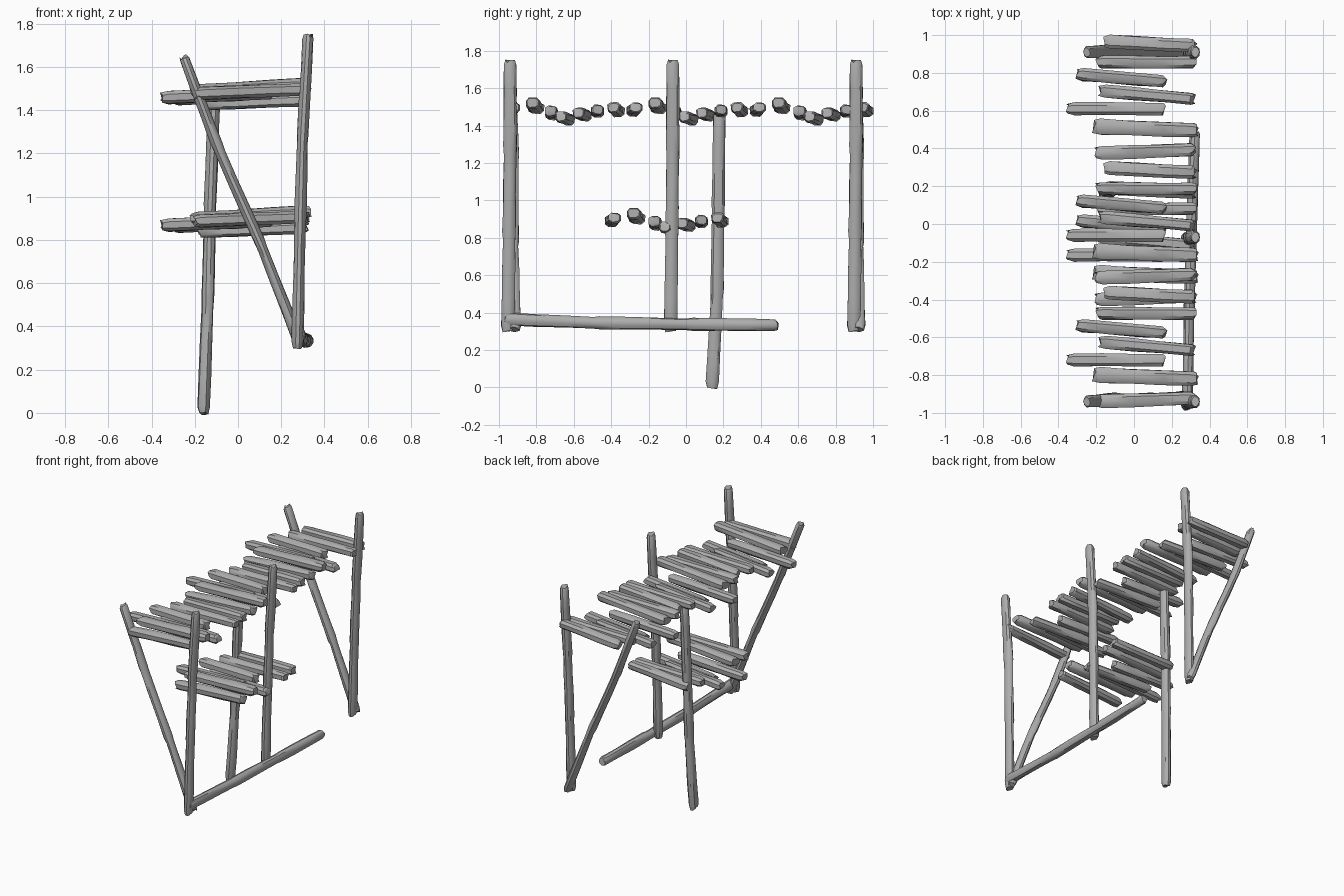
import bpy
import bmesh
import math
import random
from mathutils import Vector

cube = bpy.data.objects.get("Cube")
if cube:
    bpy.data.objects.remove(cube, do_unlink=True)

# One plain weathered wood colour
wood = bpy.data.materials.new("weathered_grey_wood")
wood.use_nodes = True
GREY = (0.42, 0.42, 0.42, 1)
wood.diffuse_color = GREY
wood.node_tree.nodes["Principled BSDF"].inputs["Base Color"].default_value = GREY
wood.node_tree.nodes["Principled BSDF"].inputs["Roughness"].default_value = 0.8

parts = []


def timber(name, points, wide, thick, side_axis, seed, sides=10, square=1.0,
           rough=0.06, ragged=0.01, step=0.1):
    """Loft a rough hewn timber along points; every span tapers, so joints step."""
    rng = random.Random(seed)
    points = [Vector(p) for p in points]
    bm = bmesh.new()
    rings = []

    def curve(value):
        return math.copysign(abs(value) ** square, value)

    def ring(center, direction, scale, end=0.0):
        across = (side_axis - direction * side_axis.dot(direction)).normalized()
        up = direction.cross(across)
        verts = []
        for i in range(sides):
            angle = math.tau * (i + 0.5) / sides
            grow = scale * (1 + rng.uniform(-rough, rough))
            offset = across * curve(math.cos(angle)) * wide * grow
            offset += up * curve(math.sin(angle)) * thick * grow
            offset += direction * rng.uniform(-end, end)
            verts.append(bm.verts.new(center + offset))
        rings.append(verts)

    spans = list(zip(points, points[1:]))
    for index, (a, b) in enumerate(spans):
        direction = (b - a).normalized()
        first, last = index == 0, index == len(spans) - 1
        if first:
            ring(a, direction, 0.8, ragged)
        for t in (0.06, 0.35, 0.68, 0.97):
            # The lower edge of each length overlaps the one before it
            at_joint = not first and t < 0.1
            ring(a.lerp(b, t), direction, 1 + step * (0.5 - t),
                 ragged * 1.5 if at_joint else ragged * 0.4)
        if last:
            ring(b, direction, 0.75, ragged)
    for low, high in zip(rings, rings[1:]):
        for i in range(sides):
            j = (i + 1) % sides
            bm.faces.new((low[i], low[j], high[j], high[i]))
    bm.faces.new(rings[0][::-1])
    bm.faces.new(rings[-1])
    bmesh.ops.recalc_face_normals(bm, faces=bm.faces)
    mesh = bpy.data.meshes.new(name)
    bm.to_mesh(mesh)
    bm.free()
    mesh.materials.append(wood)
    obj = bpy.data.objects.new(name, mesh)
    bpy.context.collection.objects.link(obj)
    parts.append(obj)
    return obj


X, Y = Vector((1, 0, 0)), Vector((0, 1, 0))

# Three tall upright posts along the left side
for label, y in (("front", -0.94), ("middle", -0.07), ("back", 0.91)):
    path = [(0.275, y - 0.012, 0.3), (0.285, y - 0.006, 0.8),
            (0.297, y, 1.25), (0.325, y, 1.745)]
    timber(label + "_upright_post", path, 0.036, 0.027, Y, "upright")

# Slanted braces at both ends
for label, low, high in (("front", -0.915, -0.94), ("back", 0.925, 0.91)):
    mid = (low + high) / 2
    path = [(0.29, low, 0.31), (0.11, mid, 0.77),
            (-0.09, mid, 1.22), (-0.25, high, 1.645)]
    timber(label + "_slanted_brace", path, 0.034, 0.025, Y, "brace")

# Single long support post on the right side
timber("right_support_post",
       [(-0.16, 0.14, 0), (-0.14, 0.165, 0.5), (-0.13, 0.172, 0.95),
        (-0.11, 0.178, 1.47)], 0.035, 0.029, Y, "support")

# Ground log lying along the left side
timber("ground_log",
       [(0.282, -0.97, 0.365), (0.292, -0.48, 0.345),
        (0.305, 0.01, 0.337), (0.322, 0.49, 0.333)], 0.03, 0.033, X, "log")

# Seven plank shapes: x range, y slant, z at both ends, half width
PLANKS = {
    "a": (-0.21, 0.33, -0.022, 1.49, 1.52, 0.042),
    "b": (-0.2, 0.32, 0.02, 1.477, 1.497, 0.037),
    "c": (-0.155, 0.325, -0.024, 1.475, 1.497, 0.037),
    "d": (-0.195, 0.325, 0, 1.472, 1.484, 0.035),
    "e": (-0.3, 0.165, -0.04, 1.45, 1.468, 0.034),
    "f": (-0.18, 0.315, -0.045, 1.428, 1.446, 0.034),
    "g": (-0.348, 0.165, 0, 1.457, 1.48, 0.035),
}
SPACING = {"a": 0.505, "b": 0.385, "c": 0.284, "d": 0.188,
           "e": 0.104, "f": 0.014, "g": -0.06}


def plank(name, kind, shift, drop=0.0):
    x0, x1, slant, z0, z1, wide = PLANKS[kind]
    y = SPACING[kind] + shift
    ends = [(x0, y - slant / 2, z0 - drop), (x1, y + slant / 2, z1 - drop)]
    timber(name, ends, wide, 0.031, Y, "plank" + kind, sides=8, square=0.75,
           rough=0.11, ragged=0.012, step=0.06)


# Upper walkway: the plank set repeats from back to front
for kinds, shift in (("cdefg", 0.67), ("abcdefg", 0), ("abcdefg", -0.66),
                     ("ab", -1.315)):
    for kind in kinds:
        plank("walkway_plank", kind, shift)

# Lower platform: one set, with the widest pair moved to its front edge
for kind in "abcdefg":
    plank("platform_plank", kind, -0.775 if kind in "ab" else -0.105, 0.59)

# Smooth shading with crisp hewn edges
bpy.ops.object.select_all(action="DESELECT")
for obj in parts:
    obj.select_set(True)
bpy.context.view_layer.objects.active = parts[0]
bpy.ops.object.shade_smooth_by_angle(angle=math.radians(35))
